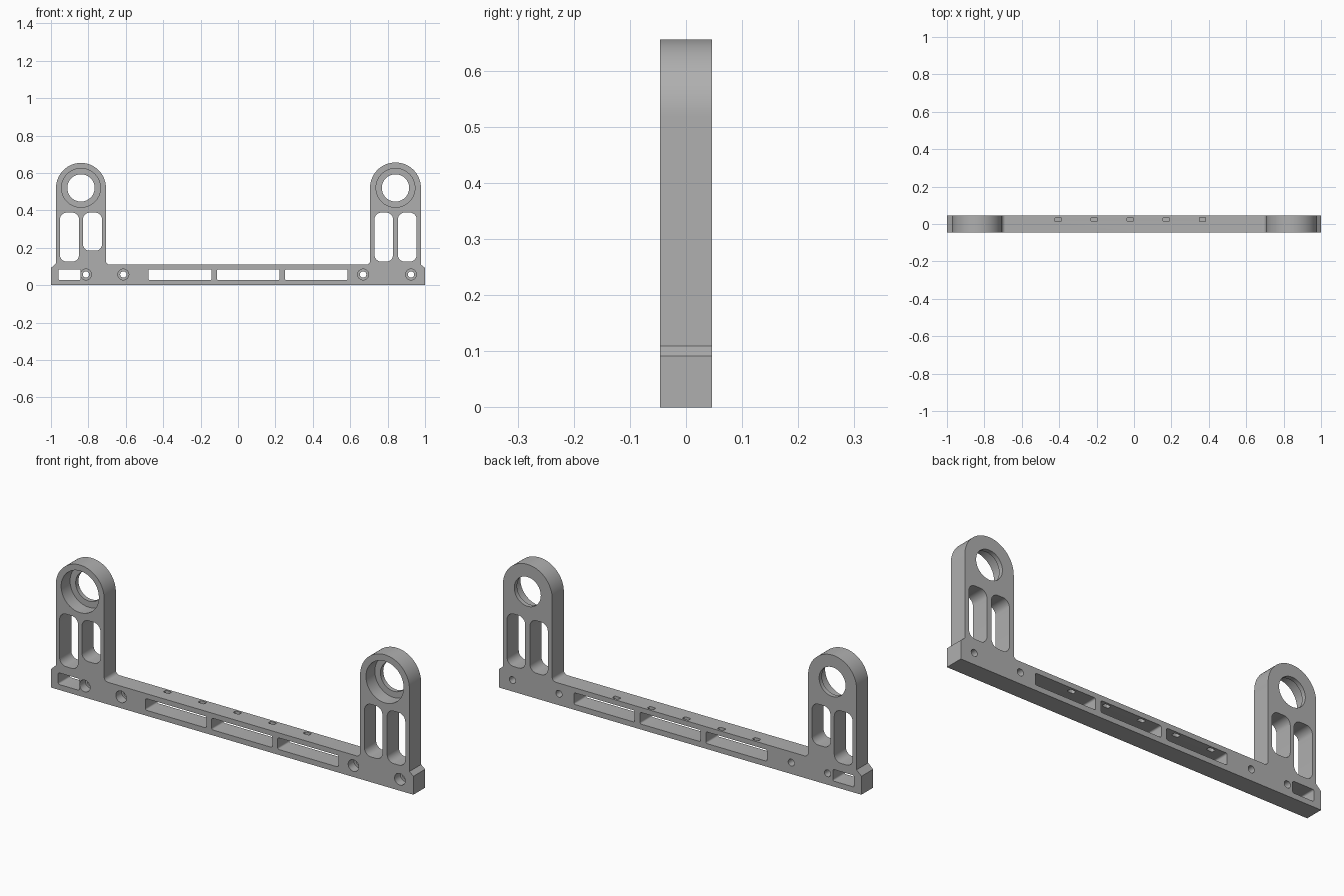
import bpy
import bmesh
from math import sin, cos, radians

cube = bpy.data.objects.get("Cube")
if cube:
    bpy.data.objects.remove(cube, do_unlink=True)

HALF_DEPTH = 0.046
BAR_TOP = 0.11
EYE_Z = 0.52

grey = bpy.data.materials.new("machined grey")
grey.use_nodes = True
COLOUR = (0.43, 0.43, 0.43, 1)
grey.diffuse_color = COLOUR
grey.node_tree.nodes["Principled BSDF"].inputs["Base Color"].default_value = COLOUR


def arc(cx, cz, r, start, end, steps):
    return [(cx + r * cos(radians(start + (end - start) * i / steps)),
             cz + r * sin(radians(start + (end - start) * i / steps)))
            for i in range(steps + 1)]


def rounded_rect(x0, x1, z0, z1, r, steps=8):
    corners = [(x1 - r, z1 - r), (x0 + r, z1 - r), (x0 + r, z0 + r), (x1 - r, z0 + r)]
    points = []
    for i, (cx, cz) in enumerate(corners):
        points += arc(cx, cz, r, 90 * i, 90 * i + 90, steps)
    return points


def circle(cx, cz, r, steps=64):
    return arc(cx, cz, r, 0, 360, steps)[:-1]


def prism(name, points, start, end, vertical=False):
    """Extrude a flat outline along y, or along z when vertical."""
    bm = bmesh.new()
    verts = [bm.verts.new((a, b, start) if vertical else (a, start, b)) for a, b in points]
    face = bm.faces.new(verts)
    moved = bmesh.ops.extrude_face_region(bm, geom=[face])["geom"]
    shift = (0, 0, end - start) if vertical else (0, end - start, 0)
    bmesh.ops.translate(bm, vec=shift, verts=[v for v in moved if isinstance(v, bmesh.types.BMVert)])
    bmesh.ops.recalc_face_normals(bm, faces=bm.faces)
    mesh = bpy.data.meshes.new(name)
    bm.to_mesh(mesh)
    bm.free()
    obj = bpy.data.objects.new(name, mesh)
    bpy.context.scene.collection.objects.link(obj)
    return obj


# Bracket outline: bar with chamfered ends and two round-topped uprights
FILLET = 0.02
outline = [(-1, 0), (1, 0), (1, 0.092), (0.978, BAR_TOP)]
outline += arc(0.842, EYE_Z, 0.136, 0, 180, 48)
outline += arc(0.706 - FILLET, BAR_TOP + FILLET, FILLET, 0, -90, 8)
outline += arc(-0.706 + FILLET, BAR_TOP + FILLET, FILLET, -90, -180, 8)
outline += arc(-0.8395, EYE_Z, 0.1335, 0, 180, 48)
outline += [(-0.973, 0.117), (-1, 0.092)]
bracket = prism("bracket", outline, -HALF_DEPTH, HALF_DEPTH)
bracket.data.materials.append(grey)

cutters = []


def cut_through(points):
    cutters.append(prism("cutter", points, -0.1, 0.1))


def cut_stepped(x, z, bore, seat, depth):
    cut_through(circle(x, z, bore))
    cutters.append(prism("cutter", circle(x, z, seat), -0.1, -HALF_DEPTH + depth))


# Bearing eyes with a deep seat from the front
for x in (-0.8395, 0.842):
    cut_stepped(x, EYE_Z, 0.073, 0.104, 0.07)

# Lightening slots in the uprights
for x0, x1, z0 in ((-0.952, -0.85, 0.126), (-0.829, -0.727, 0.184),
                   (0.73, 0.829, 0.126), (0.855, 0.955, 0.126)):
    cut_through(rounded_rect(x0, x1, z0, 0.388, 0.036))

# Windows in the bar
for x0, x1 in ((-0.96, -0.842), (-0.479, -0.142), (-0.113, 0.222), (0.251, 0.586)):
    cut_through(rounded_rect(x0, x1, 0.027, 0.085, 0.008, 4))

# Counterbored screw holes
for x in (-0.813, -0.613, 0.669, 0.925):
    cut_stepped(x, 0.057, 0.017, 0.029, 0.045)

# Small slots from the top of the bar into the windows
for i in range(5):
    x = -0.406 + 0.193 * i
    cutters.append(prism("cutter", rounded_rect(x - 0.017, x + 0.017, 0.013, 0.035, 0.006, 4),
                         0.06, 0.2, vertical=True))

# Apply every cut, then discard the cutters
bpy.context.view_layer.objects.active = bracket
for cutter in cutters:
    cutter.hide_render = True
    mod = bracket.modifiers.new("cut", "BOOLEAN")
    mod.operation = "DIFFERENCE"
    mod.solver = "EXACT"
    mod.object = cutter
    bpy.ops.object.modifier_apply(modifier=mod.name)
    bpy.data.objects.remove(cutter, do_unlink=True)

for obj in bpy.context.selected_objects:
    obj.select_set(False)
bracket.select_set(True)
bpy.ops.object.shade_smooth_by_angle(angle=radians(30))
